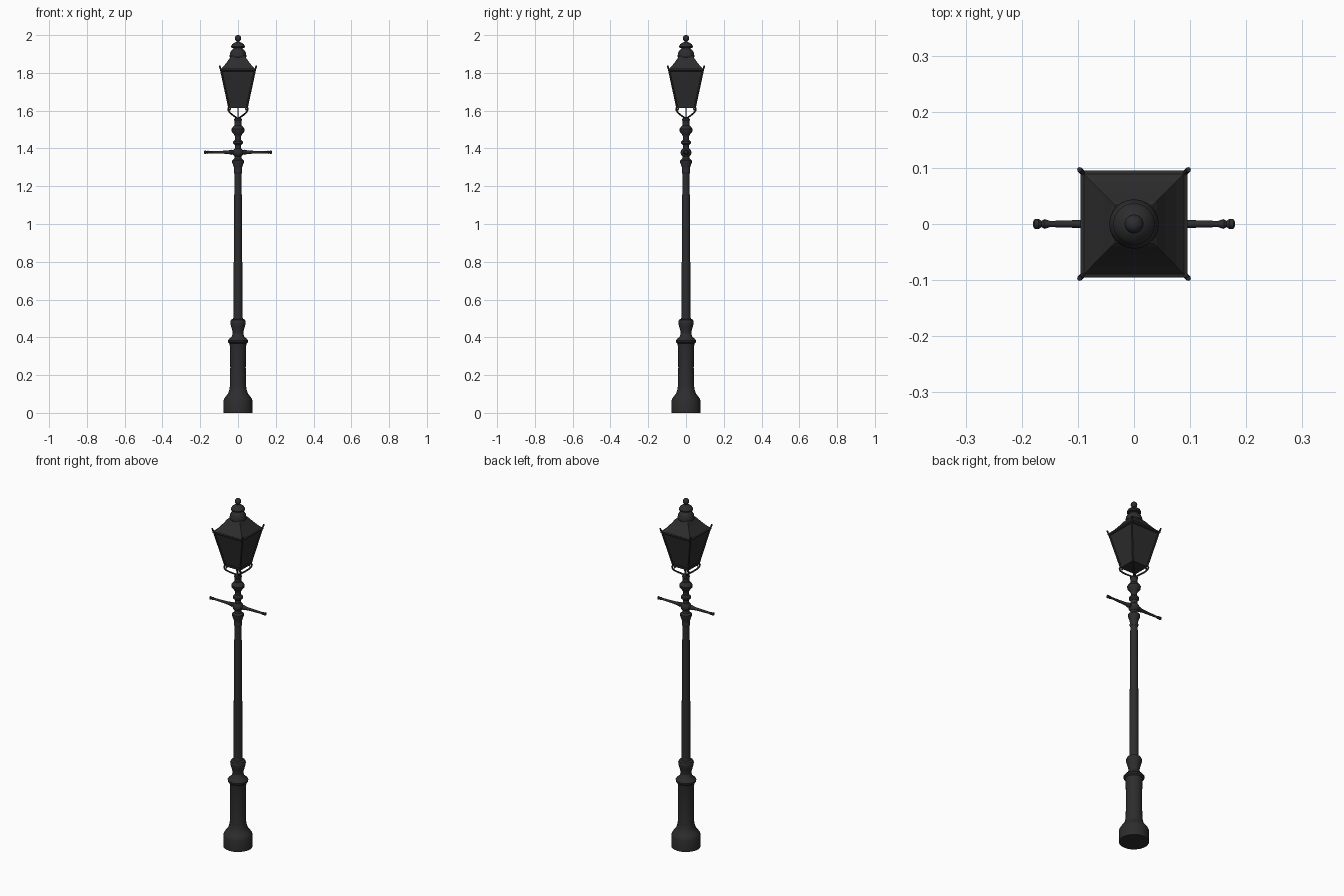
import bpy, bmesh
from math import pi, sin, cos
from mathutils import Vector, Matrix

cube = bpy.data.objects.get("Cube")
if cube:
    bpy.data.objects.remove(cube, do_unlink=True)


def material(name, value):
    m = bpy.data.materials.new(name)
    m.use_nodes = True
    colour = (value, value, value, 1)
    m.diffuse_color = colour
    m.node_tree.nodes["Principled BSDF"].inputs["Base Color"].default_value = colour
    return m


iron = material("black iron", 0.026)


def finish(name, bm, smooth=True):
    bmesh.ops.recalc_face_normals(bm, faces=bm.faces)
    mesh = bpy.data.meshes.new(name)
    bm.to_mesh(mesh)
    bm.free()
    mesh.materials.append(iron)
    ob = bpy.data.objects.new(name, mesh)
    bpy.context.collection.objects.link(ob)
    if smooth:
        bpy.ops.object.select_all(action="DESELECT")
        ob.select_set(True)
        bpy.context.view_layer.objects.active = ob
        bpy.ops.object.shade_smooth_by_angle(angle=0.6)
    return ob


def loft(bm, rings):
    """Bridge equal rings of points and cap both ends."""
    loops = [[bm.verts.new(p) for p in ring] for ring in rings]
    n = len(loops[0])
    for a, b in zip(loops, loops[1:]):
        for i in range(n):
            j = (i + 1) % n
            bm.faces.new((a[i], a[j], b[j], b[i]))
    bm.faces.new(loops[0])
    bm.faces.new(loops[-1])


def turned(name, profile, sides=24, matrix=Matrix()):
    bm = bmesh.new()
    loft(bm, [[matrix @ Vector((r * cos(2 * pi * i / sides), r * sin(2 * pi * i / sides), z))
               for i in range(sides)] for r, z in profile])
    return finish(name, bm)


def square(h, z):
    return [Vector((x * h, y * h, z)) for x, y in ((-1, -1), (1, -1), (1, 1), (-1, 1))]


def tapered_box(name, profile):
    bm = bmesh.new()
    loft(bm, [square(h, z) for h, z in profile])
    return finish(name, bm, False)


def rods(name, paths, radius):
    """Round wires along the given paths, joined in one object."""
    bm = bmesh.new()
    for path in paths:
        pts = [Vector(p) for p in path]
        rings = []
        for k, p in enumerate(pts):
            t = (pts[min(k + 1, len(pts) - 1)] - pts[max(k - 1, 0)]).normalized()
            u = t.orthogonal().normalized() if not rings else (u - t * u.dot(t)).normalized()
            v = t.cross(u)
            rings.append([p + radius * (u * cos(a * pi / 4) + v * sin(a * pi / 4))
                          for a in range(8)])
        loft(bm, rings)
    return finish(name, bm)


def balls(name, centres, radius):
    bm = bmesh.new()
    for c in centres:
        bmesh.ops.create_uvsphere(bm, u_segments=16, v_segments=10, radius=radius,
                                  matrix=Matrix.Translation(c))
    return finish(name, bm)


# Post
turned("pedestal", [
    (.077, 0), (.077, .065), (.073, .075), (.064, .088), (.053, .102), (.047, .118),
    (.043, .14), (.041, .24), (.043, .355), (.046, .368), (.053, .374), (.054, .383),
    (.047, .392), (.034, .402), (.028, .42)])
turned("pedestal_vase", [
    (.028, .41), (.028, .425), (.034, .45), (.04, .47), (.041, .482), (.037, .493),
    (.026, .498), (.024, .51)])
turned("shaft", [(.024, .5), (.0225, .8), (.019, 1.27), (.019, 1.29)])
turned("upper_mouldings", [
    (.02, 1.268), (.022, 1.272), (.022, 1.28), (.02, 1.285), (.023, 1.305), (.031, 1.325),
    (.031, 1.336), (.02, 1.345), (.018, 1.358), (.026, 1.366), (.029, 1.378), (.026, 1.39),
    (.017, 1.4), (.017, 1.418), (.026, 1.427), (.026, 1.437), (.016, 1.446), (.015, 1.462),
    (.022, 1.475), (.034, 1.49), (.035, 1.502), (.027, 1.514), (.019, 1.522), (.018, 1.545),
    (.021, 1.55), (.019, 1.558), (.007, 1.565)])

# Ladder rest, one turned arm on each side
for side, name in ((-1, "right_ladder_arm"), (1, "left_ladder_arm")):
    turned(name, [
        (.011, 0), (.011, .03), (.014, .036), (.011, .043), (.0085, .06), (.007, .1),
        (.0055, .15), (.0075, .156), (.0085, .16), (.0055, .165), (.009, .17),
        (.0085, .177), (.004, .18)], 12,
        Matrix.Translation((0, 0, 1.38)) @ Matrix.Rotation(side * pi / 2, 4, "Y"))

# Scrolled brackets running to the lantern corners
side_curve = [(.006, 1.56), (.018, 1.566), (.04, 1.577), (.059, 1.588), (.071, 1.601),
              (.074, 1.613), (.068, 1.621), (.06, 1.618), (.058, 1.609), (.063, 1.604)]
corners = [(x, y) for x in (-1, 1) for y in (-1, 1)]
rods("brackets", [[(x * r * .7071, y * r * .7071, z) for r, z in side_curve]
                  for x, y in corners], .0045)
rods("gas_pipe", [[(0, 0, 1.55), (0, 0, 1.63)]], .0035)

# Lantern body with framed panes
tapered_box("lantern_panes", [(.046, 1.622), (.089, 1.818)])
tapered_box("lantern_floor", [(.05, 1.615), (.052, 1.628)])
rods("corner_bars", [[(x * .048, y * .048, 1.62), (x * .091, y * .091, 1.82)]
                     for x, y in corners], .005)
tapered_box("eaves", [(.09, 1.808), (.095, 1.812), (.095, 1.82), (.09, 1.822)])

# Roof and raised corner tips
tapered_box("roof", [(.093, 1.818), (.075, 1.837), (.055, 1.862), (.04, 1.884), (.034, 1.89)])
rods("corner_tips", [[(x * a, y * a, z) for a, z in
                      ((.087, 1.812), (.093, 1.822), (.097, 1.838))] for x, y in corners], .0045)

# Vent caps and finial
turned("vent", [
    (.036, 1.875), (.044, 1.885), (.044, 1.893), (.041, 1.908), (.034, 1.92),
    (.026, 1.926), (.024, 1.932), (.036, 1.934), (.037, 1.94), (.031, 1.952),
    (.018, 1.96), (.009, 1.964), (.007, 1.972)])
balls("finial", [(0, 0, 1.983)], .017)
